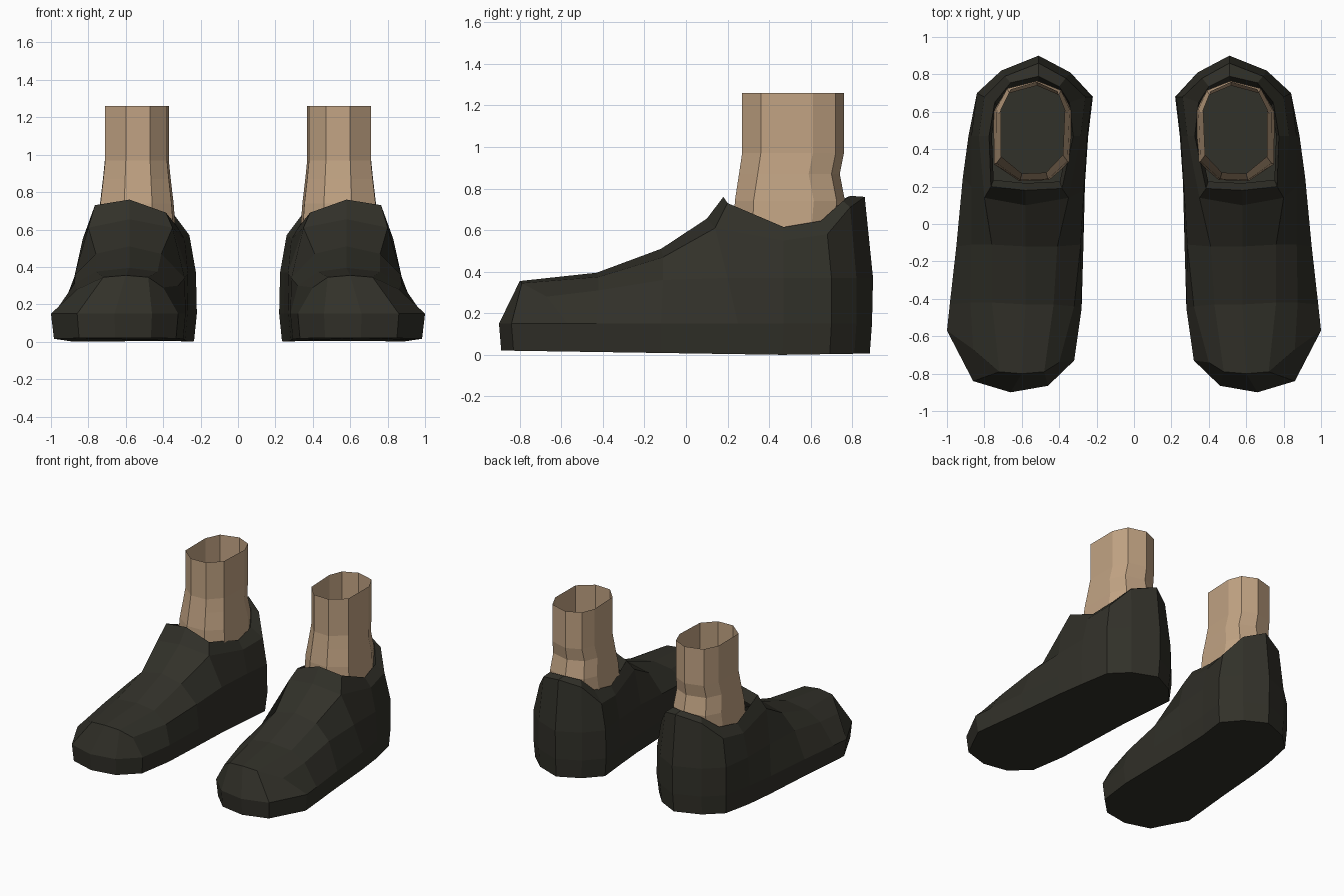
import bpy, bmesh


def material(name, rgb):
    m = bpy.data.materials.new(name)
    m.diffuse_color = (*rgb, 1)
    return m


def finish(name, bm, mat):
    """Turn the bmesh into an object mirrored to the other foot."""
    bmesh.ops.remove_doubles(bm, verts=bm.verts, dist=1e-5)
    bmesh.ops.recalc_face_normals(bm, faces=bm.faces)
    me = bpy.data.meshes.new(name)
    bm.to_mesh(me)
    bm.free()
    me.materials.append(mat)
    ob = bpy.data.objects.new(name, me)
    bpy.context.collection.objects.link(ob)
    mod = ob.modifiers.new("other_foot", 'MIRROR')
    mod.use_mirror_merge = False
    return ob


def strip(bm, a, b, closed=False):
    """Quads between two equally long rows of points."""
    n = len(a)
    for i in range(n if closed else n - 1):
        j = (i + 1) % n
        bm.faces.new([bm.verts.new(p) for p in (a[i], a[j], b[j], b[i])])


def face(bm, *pts):
    bm.faces.new([bm.verts.new(p) for p in pts])


dark = material("dark_leather", (0.031, 0.030, 0.022))
skin = material("skin", (0.54, 0.37, 0.23))

# ---- Shoe: side columns run low edge, mid, top; from toe to heel ----
LOW = 0.15
inner = [
    [(0.32, -0.73, LOW), (0.40, -0.74, 0.29), (0.48, -0.79, 0.345)],
    [(0.28, -0.45, LOW), (0.32, -0.44, 0.30), (0.43, -0.43, 0.375)],
    [(0.27, -0.10, LOW), (0.285, -0.11, 0.34), (0.41, -0.12, 0.47)],
    [(0.262, 0.22, LOW), (0.268, 0.18, 0.37), (0.35, 0.14, 0.61)],
    [(0.245, 0.47, LOW), (0.25, 0.47, 0.37), (0.285, 0.47, 0.55)],
    [(0.22, 0.68, LOW), (0.225, 0.68, 0.37), (0.26, 0.68, 0.57)],
]
heel = [
    [(0.34, 0.81, LOW), (0.34, 0.81, 0.37), (0.365, 0.78, 0.71)],
    [(0.51, 0.895, LOW), (0.51, 0.90, 0.37), (0.51, 0.86, 0.76)],
    [(0.71, 0.82, LOW), (0.71, 0.82, 0.37), (0.69, 0.79, 0.71)],
]
outer = [
    [(0.84, 0.70, LOW), (0.84, 0.70, 0.37), (0.80, 0.68, 0.58)],
    [(0.885, 0.47, LOW), (0.87, 0.47, 0.37), (0.83, 0.47, 0.55)],
    [(0.915, 0.25, LOW), (0.87, 0.20, 0.37), (0.80, 0.14, 0.61)],
    [(0.95, -0.12, LOW), (0.87, -0.11, 0.36), (0.76, -0.11, 0.47)],
    [(0.985, -0.43, LOW), (0.875, -0.42, 0.31), (0.76, -0.42, 0.375)],
    [(1.0, -0.57, LOW), (0.86, -0.67, 0.28), (0.72, -0.79, 0.345)],
]
toe = [(0.86, -0.84, LOW), (0.66, -0.90, LOW), (0.46, -0.865, LOW)]
ridge = [(0.60, -0.80, 0.355), (0.58, -0.43, 0.395),
         (0.58, -0.12, 0.51), (0.58, 0.10, 0.655)]

bm = bmesh.new()
cols = inner + heel + outer
for a, b in zip(cols, cols[1:]):
    strip(bm, a, b)

# Toe cap front
tip_in, tip_mid, tip_out = inner[0], ridge[0], outer[-1]
face(bm, tip_out[0], tip_out[1], tip_out[2], toe[0])
face(bm, toe[0], tip_out[2], tip_mid, toe[1])
face(bm, toe[1], tip_mid, tip_in[2], toe[2])
face(bm, toe[2], tip_in[2], tip_in[1], tip_in[0])

# Instep
instep_in = [c[2] for c in inner[:4]]
instep_out = [c[2] for c in reversed(outer[2:])]
strip(bm, instep_in, ridge)
strip(bm, ridge, instep_out)

# Side band and sole
low_ring = [c[0] for c in cols] + toe
sole_ring = [(0.6 + (x - 0.6) * 0.96, y * 0.988, abs(y - 0.47) * 0.015)
             for x, y, z in low_ring]
strip(bm, low_ring, sole_ring, True)
face(bm, *sole_ring)

# Collar: outer edge, padded lip, then the inside lining
edge = [ridge[3]] + [c[2] for c in inner[3:] + heel + outer[:3]]
lip = [(0.58, 0.18, 0.76), (0.385, 0.19, 0.69), (0.325, 0.47, 0.615),
       (0.345, 0.65, 0.645), (0.40, 0.735, 0.74), (0.51, 0.79, 0.765),
       (0.66, 0.755, 0.74), (0.745, 0.65, 0.645), (0.775, 0.47, 0.615),
       (0.765, 0.20, 0.73)]
lining = [(0.56 + (x - 0.56) * 0.93, 0.5 + (y - 0.5) * 0.88, z - 0.08)
          for x, y, z in lip]
strip(bm, edge, lip, True)
strip(bm, lip, lining, True)
finish("shoe", bm, dark)

# ---- Ankle: open tube with a faceted outline, flaring into the shoe ----
outline = [(0.47, 0.275), (0.60, 0.27), (0.71, 0.36), (0.712, 0.61),
           (0.66, 0.72), (0.52, 0.76), (0.41, 0.71), (0.37, 0.61),
           (0.38, 0.37)]
# height, width scale, front shift, back shift
levels = [(1.26, 1.0, 0, 0), (0.97, 1.0, 0, 0), (0.87, 1.06, -0.015, -0.02),
          (0.74, 1.15, -0.035, 0.005), (0.56, 1.23, -0.04, -0.01)]
rings = []
for z, w, front, back in levels:
    rings.append([(0.542 + (x - 0.542) * w,
                   y + (front if y < 0.5 else back), z) for x, y in outline])
bm = bmesh.new()
for a, b in zip(rings, rings[1:]):
    strip(bm, a, b, True)
finish("ankle", bm, skin)
